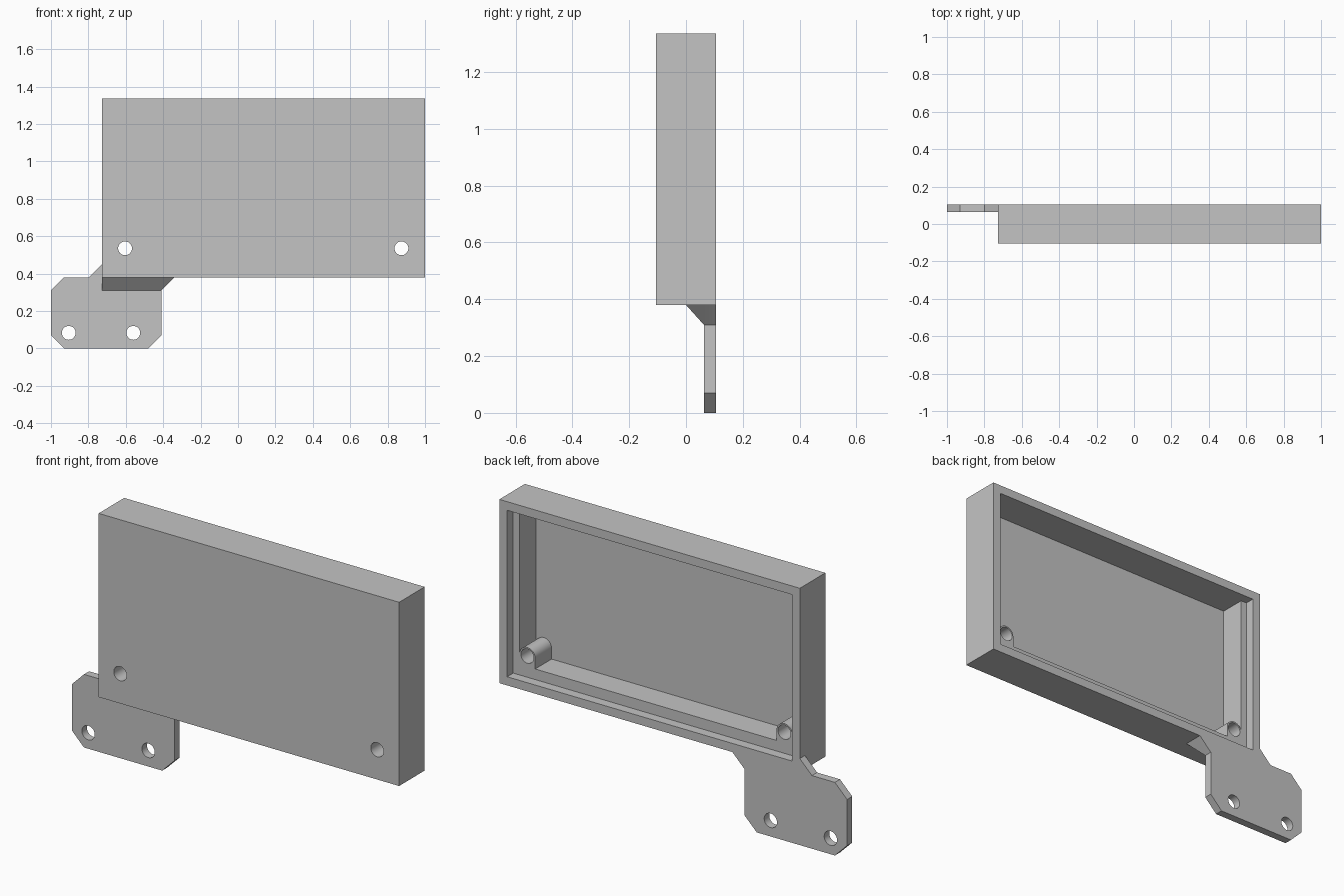
import bpy
import bmesh
from math import sin, cos, pi, radians

cube = bpy.data.objects.get("Cube")
if cube:
    bpy.data.objects.remove(cube, do_unlink=True)

grey = bpy.data.materials.new("plain_grey")
grey.use_nodes = True
colour = (0.55, 0.55, 0.55, 1)
grey.diffuse_color = colour
grey.node_tree.nodes["Principled BSDF"].inputs["Base Color"].default_value = colour


def finish(name, bm):
    bmesh.ops.recalc_face_normals(bm, faces=bm.faces)
    mesh = bpy.data.meshes.new(name)
    bm.to_mesh(mesh)
    bm.free()
    mesh.materials.append(grey)
    obj = bpy.data.objects.new(name, mesh)
    bpy.context.collection.objects.link(obj)
    return obj


def prism(name, outline, y0, y1):
    """Extrude an x-z outline from y0 to y1."""
    bm = bmesh.new()
    face = bm.faces.new([bm.verts.new((x, y0, z)) for x, z in outline])
    ext = bmesh.ops.extrude_face_region(bm, geom=[face])
    verts = [v for v in ext["geom"] if isinstance(v, bmesh.types.BMVert)]
    bmesh.ops.translate(bm, verts=verts, vec=(0, y1 - y0, 0))
    return finish(name, bm)


def rect(x0, x1, z0, z1):
    return [(x0, z0), (x1, z0), (x1, z1), (x0, z1)]


def arc(cx, cz, r, a0, a1, n):
    return [(cx + r * cos(a0 + (a1 - a0) * i / n), cz + r * sin(a0 + (a1 - a0) * i / n))
            for i in range(n + 1)]


def combine(target, tool, operation):
    mod = target.modifiers.new("combine", "BOOLEAN")
    mod.operation = operation
    mod.solver = "EXACT"
    mod.object = tool
    bpy.context.view_layer.objects.active = target
    bpy.ops.object.modifier_apply(modifier=mod.name)
    bpy.data.objects.remove(tool, do_unlink=True)


# Main dimensions
left, right, bottom, top = -0.728, 1.0, 0.38, 1.335
front, back = -0.105, 0.105
rim, hole_r, boss_r = 0.045, 0.037, 0.045
boss_x, boss_z = (-0.604, 0.874), 0.535
floor_y, ledge_y, ledge_z = -0.08, 0.055, 0.48
plate_y = 0.063

# Shallow rectangular tray, open at the back
body = prism("enclosure_with_mounting_tab", rect(left, right, bottom, top), front, back)

# Mounting tab with chamfered corners
tab = prism("mounting_tab", [
    (-0.93, 0), (-0.48, 0), (-0.41, 0.07), (-0.41, 0.31), (-0.34, bottom),
    (-0.34, 0.4), (-0.7, 0.4), (-0.7, 0.45), (left, 0.45), (-0.798, bottom),
    (-0.93, bottom), (-1, 0.31), (-1, 0.07)], plate_y, back)
combine(body, tab, "UNION")

# Sloped gusset between the tray and the tab
bm = bmesh.new()
for x, y, z in ((left, plate_y, 0.31), (-0.41, plate_y, 0.31),
                (left, 0, bottom), (-0.34, 0, bottom),
                (left, back, 0.31), (-0.41, back, 0.31),
                (left, back, bottom), (-0.34, back, bottom)):
    bm.verts.new((x, y, z))
bmesh.ops.convex_hull(bm, input=bm.verts)
bmesh.ops.dissolve_limit(bm, angle_limit=0.01, verts=bm.verts, edges=bm.edges)
combine(body, finish("gusset", bm), "UNION")

# Recess for a lid, then the deep cavity that leaves ledges and screw bosses
recess = prism("lid_recess", rect(left + rim, right - rim, bottom + rim, top - rim),
               ledge_y, back + 0.1)
combine(body, recess, "DIFFERENCE")

outline = [(boss_x[0] - boss_r, top - rim)]
for bx in boss_x:
    bump = arc(bx, boss_z, boss_r, pi, 0, 16)
    if bx < 0:
        outline += bump + [(bx + boss_r, ledge_z)]
    else:
        outline += [(bx - boss_r, ledge_z)] + bump
outline.append((boss_x[1] + boss_r, top - rim))
combine(body, prism("cavity", outline, floor_y, ledge_y + 0.02), "DIFFERENCE")

# Screw holes through the bosses and the tab
for hx, hz in ((boss_x[0], boss_z), (boss_x[1], boss_z), (-0.905, 0.083), (-0.56, 0.083)):
    circle = arc(hx, hz, hole_r, 0, 2 * pi, 32)[:-1]
    combine(body, prism("screw_hole", circle, front - 0.1, back + 0.1), "DIFFERENCE")

# Smooth the round surfaces, keep the edges sharp
bpy.ops.object.select_all(action="DESELECT")
body.select_set(True)
bpy.context.view_layer.objects.active = body
bpy.ops.object.shade_smooth_by_angle(angle=radians(30))
